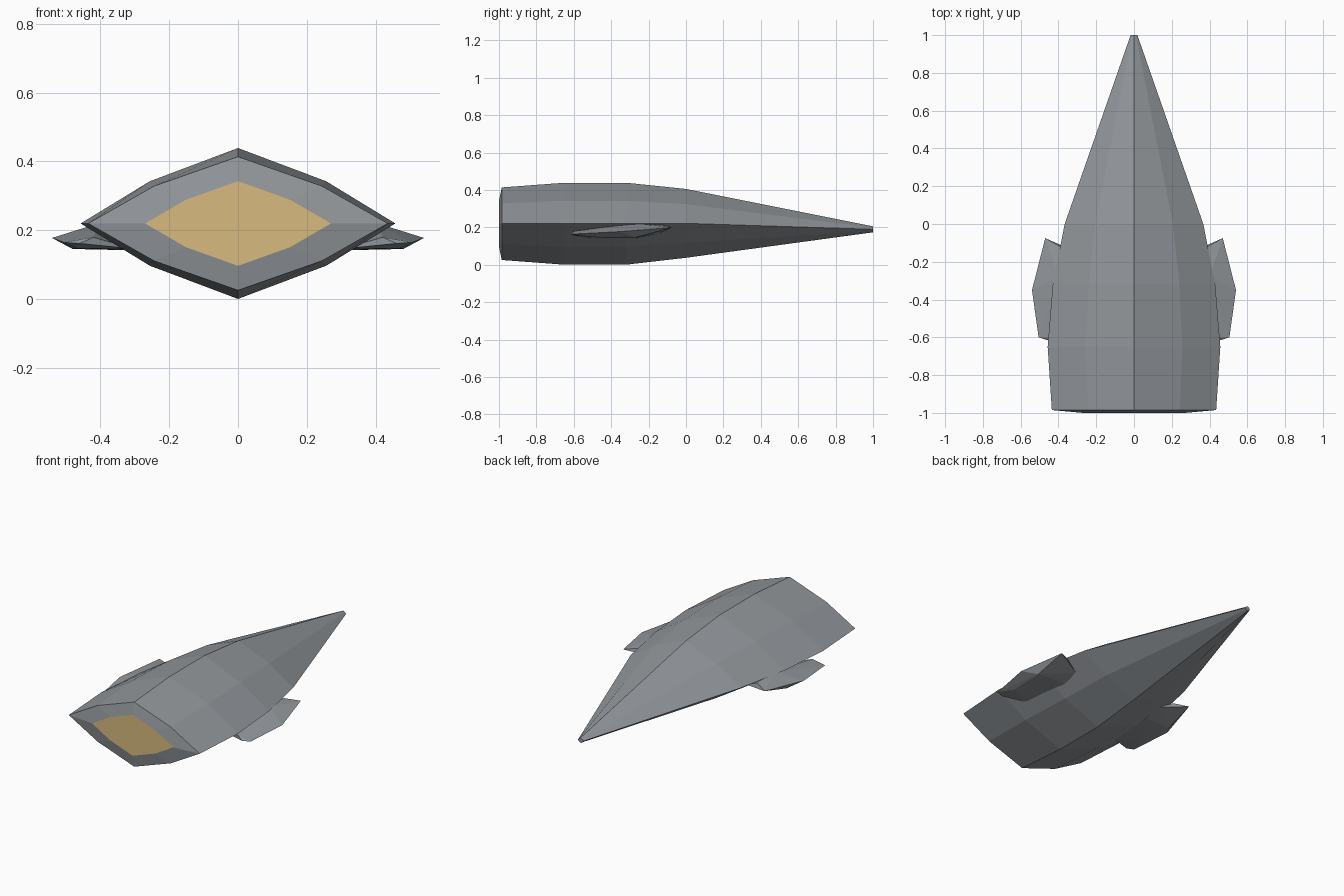
import bpy, bmesh

if "Cube" in bpy.data.objects:
    bpy.data.objects.remove(bpy.data.objects["Cube"])


def material(name, rgb):
    m = bpy.data.materials.new(name)
    m.diffuse_color = (*rgb, 1)
    m.use_nodes = True
    m.node_tree.nodes["Principled BSDF"].inputs["Base Color"].default_value = m.diffuse_color
    return m


grey = material("hull grey", (0.29, 0.31, 0.33))
yellow = material("engine yellow", (0.68, 0.49, 0.21))


def finish(bm, name, mats):
    bmesh.ops.recalc_face_normals(bm, faces=bm.faces)
    me = bpy.data.meshes.new(name)
    bm.to_mesh(me)
    bm.free()
    for m in mats:
        me.materials.append(m)
    ob = bpy.data.objects.new(name, me)
    bpy.context.collection.objects.link(ob)
    return ob


# Hull: eight-sided diamond sections as (y, half width, half height, centre z)
stations = [(-1.0, 0.27, 0.123, 0.22), (-0.985, 0.435, 0.194, 0.22),
            (-0.65, 0.457, 0.219, 0.22), (-0.32, 0.43, 0.219, 0.22),
            (0.0, 0.367, 0.184, 0.222), (1.0, 0.018, 0.016, 0.19)]
profile = [(0, 1), (0.56, 0.56), (1, 0), (0.56, -0.56),
           (0, -1), (-0.56, -0.56), (-1, 0), (-0.56, 0.56)]
bm = bmesh.new()
rings = [[bm.verts.new((w * px, y, c + h * pz)) for px, pz in profile]
         for y, w, h, c in stations]
for a, b in zip(rings, rings[1:]):
    for i in range(8):
        j = (i + 1) % 8
        bm.faces.new((a[i], a[j], b[j], b[i]))
bm.faces.new(rings[-1])
# Glowing engine panel closes the wide end
bm.faces.new(rings[0]).material_index = 1
finish(bm, "hull", [grey, yellow])

# Side fins: thin wedges, mirrored left and right
fin = [(0.47, -0.075, 0.2), (0.54, -0.35, 0.178), (0.505, -0.6, 0.165),
       (0.46, -0.615, 0.162),                                   # outer edge
       (0.39, -0.12, 0.212), (0.40, -0.28, 0.222), (0.42, -0.6, 0.18),   # top
       (0.30, -0.15, 0.165), (0.48, -0.27, 0.146), (0.30, -0.25, 0.142),
       (0.47, -0.5, 0.148), (0.30, -0.55, 0.146)]               # underside
for side, name in ((1, "right_fin"), (-1, "left_fin")):
    bm = bmesh.new()
    for x, y, z in fin:
        bm.verts.new((side * x, y, z))
    res = bmesh.ops.convex_hull(bm, input=bm.verts[:])
    loose = [v for v in bm.verts if not v.link_faces]
    bmesh.ops.delete(bm, geom=loose, context='VERTS')
    finish(bm, name, [grey])
